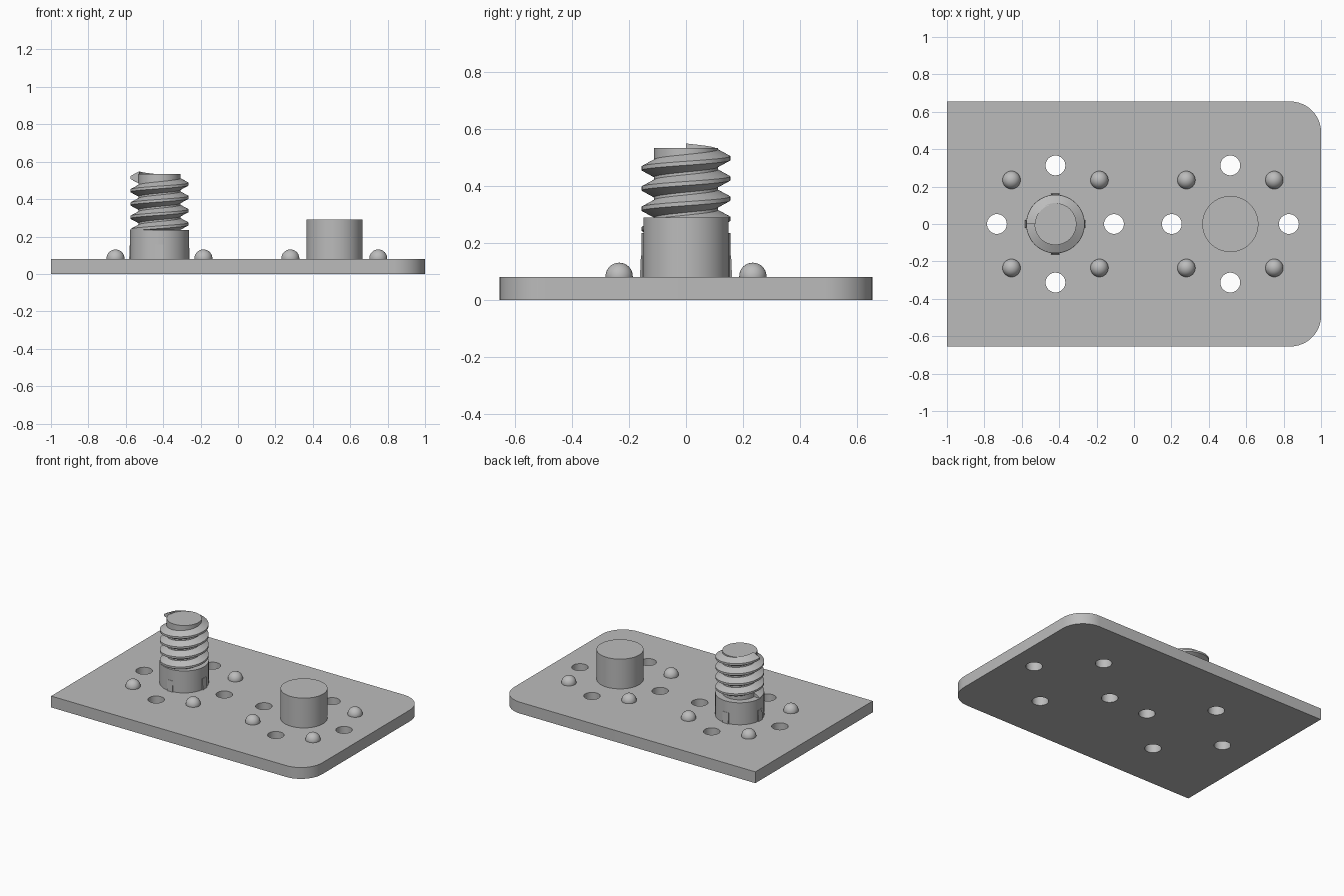
import bpy, bmesh, math
from mathutils import Matrix, Vector

if "Cube" in bpy.data.objects:
    bpy.data.objects.remove(bpy.data.objects["Cube"], do_unlink=True)

grey = bpy.data.materials.new("plain grey")
grey.use_nodes = True
grey.diffuse_color = (0.5, 0.5, 0.5, 1)
grey.node_tree.nodes["Principled BSDF"].inputs["Base Color"].default_value = (0.5, 0.5, 0.5, 1)

PLATE = 0.08                         # plate thickness
THREAD_X, PEG_X = -0.42, 0.515       # stud centres


def finish(name, bm, smooth=30):
    bmesh.ops.recalc_face_normals(bm, faces=bm.faces)
    mesh = bpy.data.meshes.new(name)
    bm.to_mesh(mesh)
    bm.free()
    mesh.materials.append(grey)
    ob = bpy.data.objects.new(name, mesh)
    bpy.context.collection.objects.link(ob)
    bpy.ops.object.select_all(action='DESELECT')
    ob.select_set(True)
    bpy.context.view_layer.objects.active = ob
    bpy.ops.object.shade_smooth_by_angle(angle=math.radians(smooth))
    return ob


def arc(cx, cy, r, a0, a1, n):
    return [(cx + r * math.cos(a0 + (a1 - a0) * i / n),
             cy + r * math.sin(a0 + (a1 - a0) * i / n)) for i in range(n + 1)]


def cylinder(name, x, r, z0, z1):
    bm = bmesh.new()
    bmesh.ops.create_cone(bm, cap_ends=True, segments=64, radius1=r, radius2=r, depth=z1 - z0,
                          matrix=Matrix.Translation((x, 0, (z0 + z1) / 2)))
    return finish(name, bm)


# Base plate: two square corners, two rounded corners, a ring of four holes per stud
HX, HY, R = 1.0, 0.655, 0.165
loops = [[(-HX, HY), (-HX, -HY)]
         + arc(HX - R, -HY + R, R, -math.pi / 2, 0, 12)
         + arc(HX - R, HY - R, R, 0, math.pi / 2, 12)]
for cx in (THREAD_X, PEG_X):
    for k in range(4):
        a = k * math.pi / 2
        loops.append(arc(cx + 0.313 * math.cos(a), 0.313 * math.sin(a),
                         0.053, 0, 2 * math.pi, 32)[:-1])
bm = bmesh.new()
for loop in loops:
    vs = [bm.verts.new((x, y, 0)) for x, y in loop]
    for i, v in enumerate(vs):
        bm.edges.new((v, vs[(i + 1) % len(vs)]))
bmesh.ops.triangle_fill(bm, use_beauty=True, use_dissolve=False, edges=bm.edges[:], normal=(0, 0, 1))
ext = bmesh.ops.extrude_face_region(bm, geom=bm.faces[:], use_keep_orig=True)
bmesh.ops.translate(bm, vec=(0, 0, PLATE),
                    verts=[g for g in ext["geom"] if isinstance(g, bmesh.types.BMVert)])
finish("base_plate", bm)

# Round domes between the holes
for label, cx in (("thread", THREAD_X), ("peg", PEG_X)):
    for i, (sx, sy) in enumerate(((-1, -1), (1, -1), (1, 1), (-1, 1))):
        bm = bmesh.new()
        bmesh.ops.create_uvsphere(bm, u_segments=32, v_segments=16, radius=0.048)
        bmesh.ops.bisect_plane(bm, geom=bm.verts[:] + bm.edges[:] + bm.faces[:],
                               plane_co=(0, 0, -0.008), plane_no=(0, 0, -1), clear_outer=True)
        bmesh.ops.translate(bm, verts=bm.verts, vec=(cx + sx * 0.235, sy * 0.235, PLATE + 0.003))
        finish(f"{label}_dome_{i + 1}", bm, 50)

# Plain peg, and the collar and core of the threaded stud
cylinder("plain_peg", PEG_X, 0.15, PLATE, 0.29)
cylinder("thread_collar", THREAD_X, 0.157, PLATE, 0.235)
cylinder("thread_core", THREAD_X, 0.112, 0.23, 0.535)

# Helical thread: a trapezoid section swept up four right-handed turns
PITCH, TURNS, STEPS, TOP = 0.071, 4, 48, 0.516
section = ((0.106, -0.034), (0.156, -0.007), (0.156, 0.007), (0.106, 0.034))
bm = bmesh.new()
rings = []
for i in range(TURNS * STEPS + 1):
    a = math.pi + 2 * math.pi * i / STEPS
    z = TOP - PITCH * (TURNS - i / STEPS)
    rings.append([bm.verts.new((THREAD_X + r * math.cos(a), r * math.sin(a), z + dz))
                  for r, dz in section])
for p, q in zip(rings, rings[1:]):
    for k in range(4):
        n = (k + 1) % 4
        bm.faces.new((p[k], p[n], q[n], q[k]))
bm.faces.new(rings[0])
bm.faces.new(rings[-1])
finish("screw_thread", bm)

# Shallow grip ribs on four sides of the collar, leaning out to the bottom
for k in range(4):
    bm = bmesh.new()
    bmesh.ops.create_cube(bm, size=1)
    for v in bm.verts:
        low = v.co.z < 0
        out = 0.162 if low else 0.1585
        v.co = Vector((out if v.co.x > 0 else 0.14, v.co.y * 0.045, PLATE if low else 0.157))
    bm.transform(Matrix.Translation((THREAD_X, 0, 0)) @ Matrix.Rotation(k * math.pi / 2, 4, 'Z'))
    finish(f"collar_rib_{k + 1}", bm)
